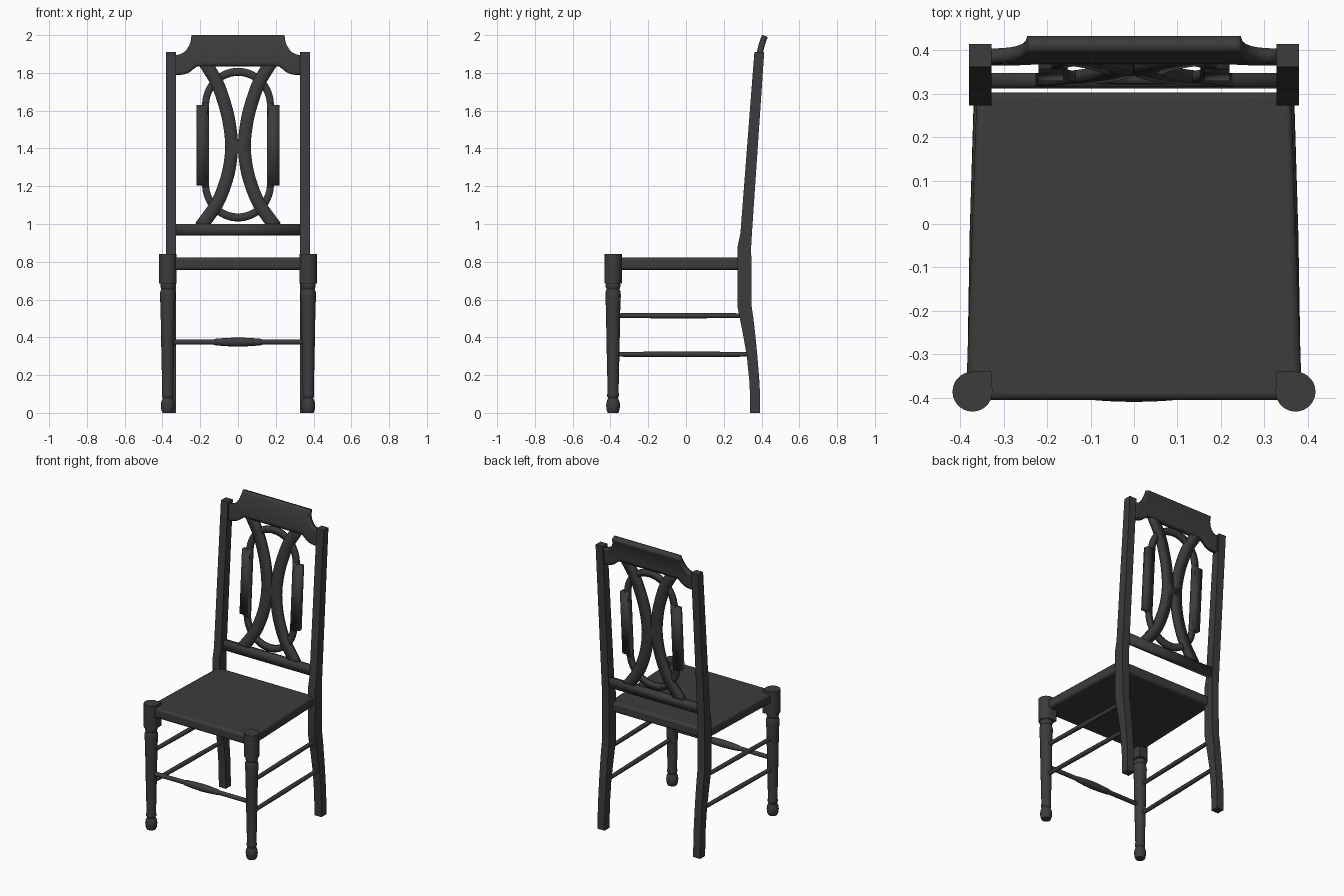
import bpy, bmesh, math
from math import sin, cos, pi

if "Cube" in bpy.data.objects:
    bpy.data.objects.remove(bpy.data.objects["Cube"])

dark = bpy.data.materials.new("dark_wood")
dark.diffuse_color = (0.045, 0.045, 0.045, 1)
dark.use_nodes = True
dark.node_tree.nodes["Principled BSDF"].inputs["Base Color"].default_value = dark.diffuse_color


def finish(name, bm, mirror=False):
    bmesh.ops.recalc_face_normals(bm, faces=bm.faces)
    me = bpy.data.meshes.new(name)
    bm.to_mesh(me)
    bm.free()
    me.materials.append(dark)
    ob = bpy.data.objects.new(name, me)
    bpy.context.collection.objects.link(ob)
    if mirror:
        ob.modifiers.new("mirror", 'MIRROR')
    return ob


def loft(name, rings, mirror=False):
    """Skin equal-length closed 3D rings and cap both ends."""
    bm = bmesh.new()
    vs = [[bm.verts.new(p) for p in r] for r in rings]
    n = len(vs[0])
    for a, b in zip(vs, vs[1:]):
        for i in range(n):
            j = (i + 1) % n
            bm.faces.new((a[i], a[j], b[j], b[i]))
    bm.faces.new(vs[0])
    bm.faces.new(vs[-1])
    return finish(name, bm, mirror)


def back_y(z):
    """Lean of the back, curling further back near the top."""
    return 0.33 + 0.062 * (z - 0.97) + 1.3 * max(0, z - 1.86) ** 2


def slab(name, cols, thick, closed=False, mirror=False):
    """Flat board from columns of (x, z) points, laid on the leaning back."""
    bm = bmesh.new()
    vs = [[bm.verts.new((x, back_y(z), z)) for x, z in c] for c in cols]
    pairs = list(zip(vs, vs[1:])) + ([(vs[-1], vs[0])] if closed else [])
    for a, b in pairs:
        for i in range(len(a) - 1):
            bm.faces.new((a[i], a[i + 1], b[i + 1], b[i]))
    ob = finish(name, bm)
    sol = ob.modifiers.new("thickness", 'SOLIDIFY')
    sol.thickness, sol.offset = thick, 0
    if mirror:
        ob.modifiers.new("mirror", 'MIRROR')
    return ob


def interp(table, t):
    """Smooth (Catmull-Rom style) lookup of value at t in [(t, v), ...]."""
    for k in range(len(table) - 1):
        (t0, v0), (t1, v1) = table[k], table[k + 1]
        if t <= t1 + 1e-9:
            def slope(i):
                a, b = table[max(i - 1, 0)], table[min(i + 1, len(table) - 1)]
                return (b[1] - a[1]) / (b[0] - a[0])
            h = t1 - t0
            s = (t - t0) / h
            return ((2*s**3 - 3*s*s + 1) * v0 + (s**3 - 2*s*s + s) * h * slope(k)
                    + (3*s*s - 2*s**3) * v1 + (s**3 - s*s) * h * slope(k + 1))


LX, LY = 0.372, -0.386   # front leg centre

# turned front legs
leg = [(.028, 0), (.034, .015), (.037, .04), (.034, .06), (.026, .078), (.031, .088),
       (.031, .1), (.029, .11), (.034, .33), (.038, .55), (.041, .62), (.040, .64),
       (.034, .655), (.039, .668), (.039, .68), (.035, .69)]
loft("front_leg", [[(LX + r * cos(2*pi*i/24), LY + r * sin(2*pi*i/24), z)
                    for i in range(24)] for r, z in leg], True)

# leg blocks: round outside, square inner corner
plan = [(-.044, .046)] + [(.046 * cos(a), .046 * sin(a))
                          for a in (pi + i * 1.5 * pi / 21 for i in range(22))]
loft("leg_block", [[(LX + x * s, LY + y * s, z) for x, y in plan]
                   for s, z in ((1, .685), (1, .84))], True)

# back posts
post = [(0, .34, .393), (.15, .337, .39), (.3, .322, .378), (.42, .301, .366),
        (.5, .285, .357), (.56, .273, .348), (.88, .273, .345), (.95, .288, .349),
        (1.91, .362, .414)]
loft("back_post", [[(.328, f, z), (.38, f, z), (.38, b, z), (.328, b, z)]
                   for z, f, b in post], True)

# seat with softened edges
seat = loft("seat", [[(-.387, -.405, z), (.387, -.405, z), (.362, .303, z), (-.362, .303, z)]
                     for z in (.757, .823)])
bev = seat.modifiers.new("edges", 'BEVEL')
bev.width, bev.segments = .015, 3

# side stretchers
for label, z, yb in (("lower", .31, .34), ("upper", .515, .31)):
    rings = []
    for t, r in ((0, .011), (.08, .013), (.5, .015), (.92, .013), (1, .010)):
        x, y = LX + (.355 - LX) * t, LY + (yb - LY) * t
        rings.append([(x + r * cos(2*pi*i/12), y, z + r * sin(2*pi*i/12)) for i in range(12)])
    loft(label + "_side_stretcher", rings, True)

# front stretcher with turned swelling
swell = [(-LX, .014), (-.13, .014), (-.115, .018), (-.06, .022), (0, .024),
         (.06, .022), (.115, .018), (.13, .014), (LX, .014)]
loft("front_stretcher", [[(x, LY + r * cos(2*pi*i/16), .375 + r * sin(2*pi*i/16))
                          for i in range(16)] for x, r in swell])

# lower back rail
slab("lower_back_rail", [[(x, .94), (x, 1.0)] for x in (-.335, .335)], .032)

# crest rail: scooped shoulders, arched underside
half = [(0, 1.836, 1.996), (.12, 1.836, 1.996), (.215, 1.836, 1.996), (.235, 1.822, 1.996),
        (.246, 1.812, 1.996), (.25, 1.809, 1.965), (.258, 1.804, 1.942), (.272, 1.797, 1.92),
        (.29, 1.792, 1.904), (.31, 1.79, 1.895), (.34, 1.79, 1.891)]
stations = [(-x, b, t) for x, b, t in reversed(half[1:])] + half
slab("crest_rail", [[(x, b + (t - b) * i / 8) for i in range(9)]
                    for x, b, t in stations], .032)

# splat: long oval ring
ring = []
for i in range(48):
    a = 2 * pi * (i + .5) / 48
    zc = 1.63 if sin(a) > 0 else 1.21
    ring.append([(rx * cos(a), zc + rz * sin(a)) for rx, rz in ((.153, .155), (.19, .196))])
slab("splat_oval", ring, .024, closed=True)

# splat: pair of bowed strips meeting in the middle
bow = [(.985, .198), (1.1, .116), (1.2, .072), (1.3, .045), (1.42, .034),
       (1.55, .049), (1.65, .075), (1.75, .112), (1.85, .172)]
strip = []
for k in range(33):
    z = .985 + .865 * k / 32
    x = interp(bow, z)
    lo, hi = max(z - .004, .985), min(z + .004, 1.85)
    d = (interp(bow, hi) - interp(bow, lo)) / (hi - lo)
    n = .034 / math.sqrt(1 + d * d)
    strip.append([(max(x - n, 0), z + n * d), (x + n, z - n * d)])
slab("splat_bow", strip, .028, mirror=True)

# splat: side blocks with stepped ends
for nm, x0, x1, z0, z1, th in (("splat_side_block", .162, .22, 1.205, 1.63, .03),
                               ("splat_step_top", .154, .19, 1.58, 1.64, .027),
                               ("splat_step_bottom", .154, .19, 1.195, 1.255, .027)):
    slab(nm, [[(x, z0), (x, z1)] for x in (x0, x1)], th, mirror=True)

# smooth rounded parts, keep hard edges
bpy.ops.object.select_all(action='SELECT')
bpy.context.view_layer.objects.active = seat
bpy.ops.object.shade_smooth_by_angle(angle=math.radians(35))
